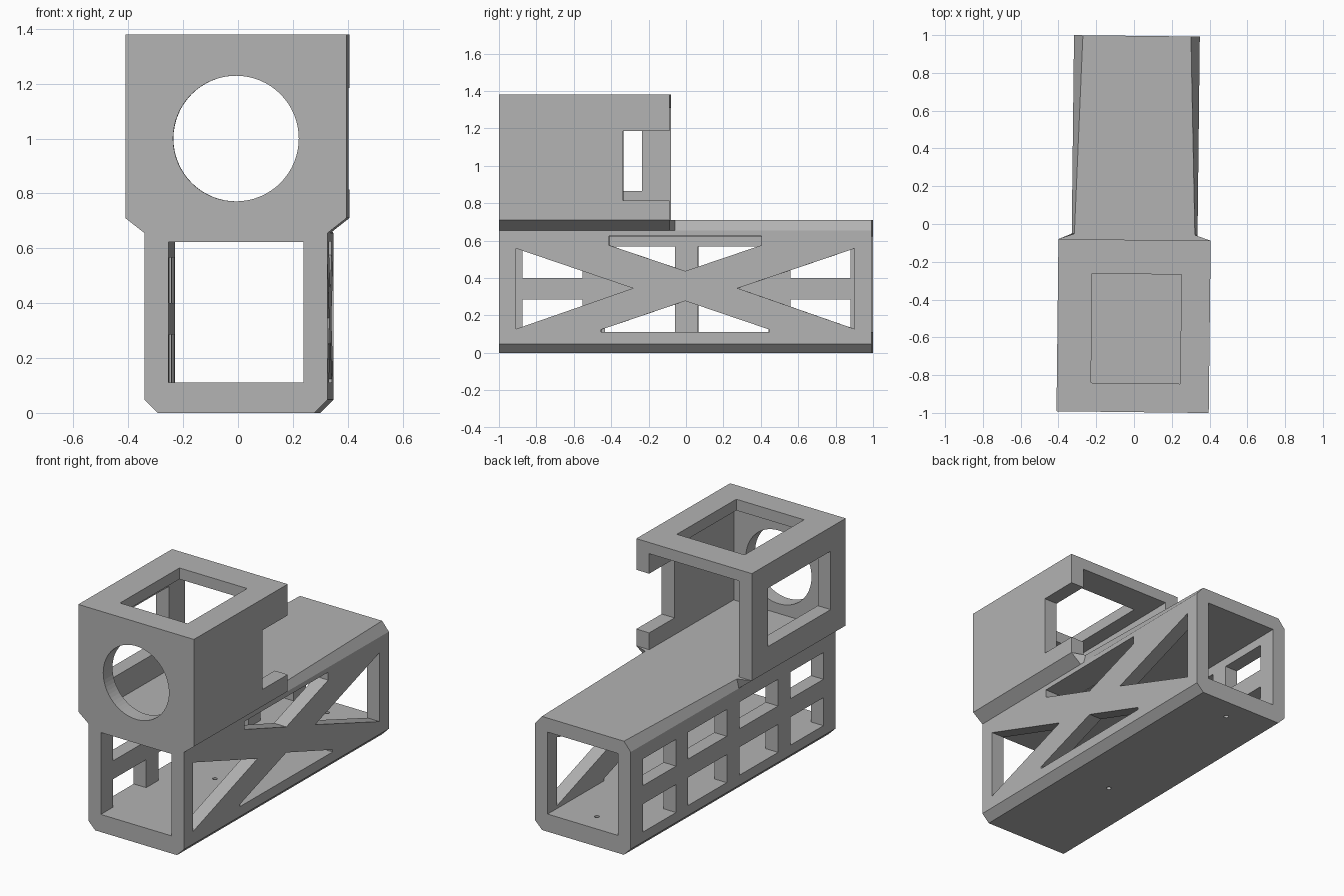
import bpy, bmesh, math

if "Cube" in bpy.data.objects:
    bpy.data.objects.remove(bpy.data.objects["Cube"])

FRONT, BACK = -0.996, 0.996      # ends of the tunnel
BOX_BACK = -0.084                # rear of the upper box
SHOULDER, ROOF, TOP = 0.655, 0.71, 1.38
BODY, BOX = 0.333, 0.403         # half widths

grey = bpy.data.materials.new("plain grey")
grey.use_nodes = True
grey.diffuse_color = (0.45, 0.45, 0.45, 1)
grey.node_tree.nodes["Principled BSDF"].inputs["Base Color"].default_value = grey.diffuse_color


def loft(name, rings):
    """Solid through matching rings of 3D points."""
    bm = bmesh.new()
    loops = [[bm.verts.new(p) for p in ring] for ring in rings]
    n = len(loops[0])
    for a, b in zip(loops, loops[1:]):
        for i in range(n):
            j = (i + 1) % n
            bm.faces.new((a[i], a[j], b[j], b[i]))
    bm.faces.new(loops[0])
    bm.faces.new(loops[-1])
    bmesh.ops.recalc_face_normals(bm, faces=bm.faces)
    mesh = bpy.data.meshes.new(name)
    bm.to_mesh(mesh)
    bm.free()
    mesh.materials.append(grey)
    obj = bpy.data.objects.new(name, mesh)
    bpy.context.collection.objects.link(obj)
    return obj


def prism(name, points, axis, start, end):
    """Flat outline pushed along one axis."""
    def place(p, t):
        q = list(p)
        q.insert(axis, t)
        return q
    return loft(name, [[place(p, t) for p in points] for t in (start, end)])


def rect(u0, u1, v0, v1):
    return [(u0, v0), (u1, v0), (u1, v1), (u0, v1)]


def circle(u, v, r, n):
    return [(u + r * math.cos(math.tau * i / n), v + r * math.sin(math.tau * i / n))
            for i in range(n)]


def cut(target, points, axis, start, end):
    """Cut a prism out of the target and discard the cutter."""
    cutter = prism("cutter", points, axis, start, end)
    cutter.hide_render = True
    mod = target.modifiers.new("cut", "BOOLEAN")
    mod.operation, mod.solver, mod.object = "DIFFERENCE", "EXACT", cutter
    bpy.context.view_layer.update()
    result = target.evaluated_get(bpy.context.evaluated_depsgraph_get())
    mesh = bpy.data.meshes.new_from_object(result)
    target.modifiers.clear()
    target.data = mesh
    bpy.data.objects.remove(cutter)


def section(y, half_top):
    half = [(BODY - 0.048, 0), (BODY, 0.048), (BODY, SHOULDER), (half_top, ROOF)]
    outline = half + [(-x, z) for x, z in reversed(half)]
    return [(x, y, z) for x, z in outline]


# Tunnel: flared shoulders under the box, roof chamfer growing to the back
tunnel = loft("tunnel_body", [section(FRONT, BOX), section(BOX_BACK, BOX),
                              section(-0.055, 0.319), section(BACK, 0.286)])
cut(tunnel, rect(-0.246, 0.246, 0.11, 0.622), 1, -1.2, 1.2)

# Cross-braced wall on the left
for s in (-1, 1):
    cut(tunnel, [(s * 0.906, 0.558), (s * 0.28, 0.345), (s * 0.906, 0.127)], 0, 0.15, 0.5)
cut(tunnel, [(-0.407, 0.625), (-0.407, 0.575), (0, 0.437), (0.407, 0.575), (0.407, 0.625)],
    0, 0.15, 0.5)
cut(tunnel, [(-0.45, 0.11), (0.45, 0.11), (0.45, 0.124), (0, 0.277), (-0.45, 0.124)],
    0, 0.15, 0.5)

# Two rows of windows on the right
for s in (-1, 1):
    for near, far in ((0.0625, 0.437), (0.555, 0.877)):
        for low, high in ((0.11, 0.285), (0.4, 0.567)):
            y0, y1 = sorted((s * near, s * far))
            cut(tunnel, rect(y0, y1, low, high), 0, -0.5, -0.15)

# Screw holes in the floor
for y in (0.86, -0.23):
    cut(tunnel, circle(0, y, 0.014, 16), 2, -0.1, 0.2)

# Upper box, open to the back
box = prism("upper_box", rect(-BOX, BOX, ROOF, TOP), 1, FRONT, BOX_BACK)
cut(box, rect(-0.313, 0.313, 0.5, 1.31), 1, -0.906, 0.2)
cut(box, circle(0, 1.0, 0.229, 64), 1, -1.2, -0.8)            # round front port
cut(box, rect(-0.222, 0.25, -0.843, -0.265), 2, 1.2, 1.5)     # roof opening
cut(box, rect(-0.85, -0.24, 0.865, 1.23), 0, -0.6, -0.2)      # right window
cut(box, rect(-0.331, 0.1, 0.815, 1.185), 0, 0.2, 0.6)        # left slot

# Whole model sits at a very slight turn
for obj in (tunnel, box):
    obj.location.x = 0.004
    obj.rotation_euler.z = -0.0115
